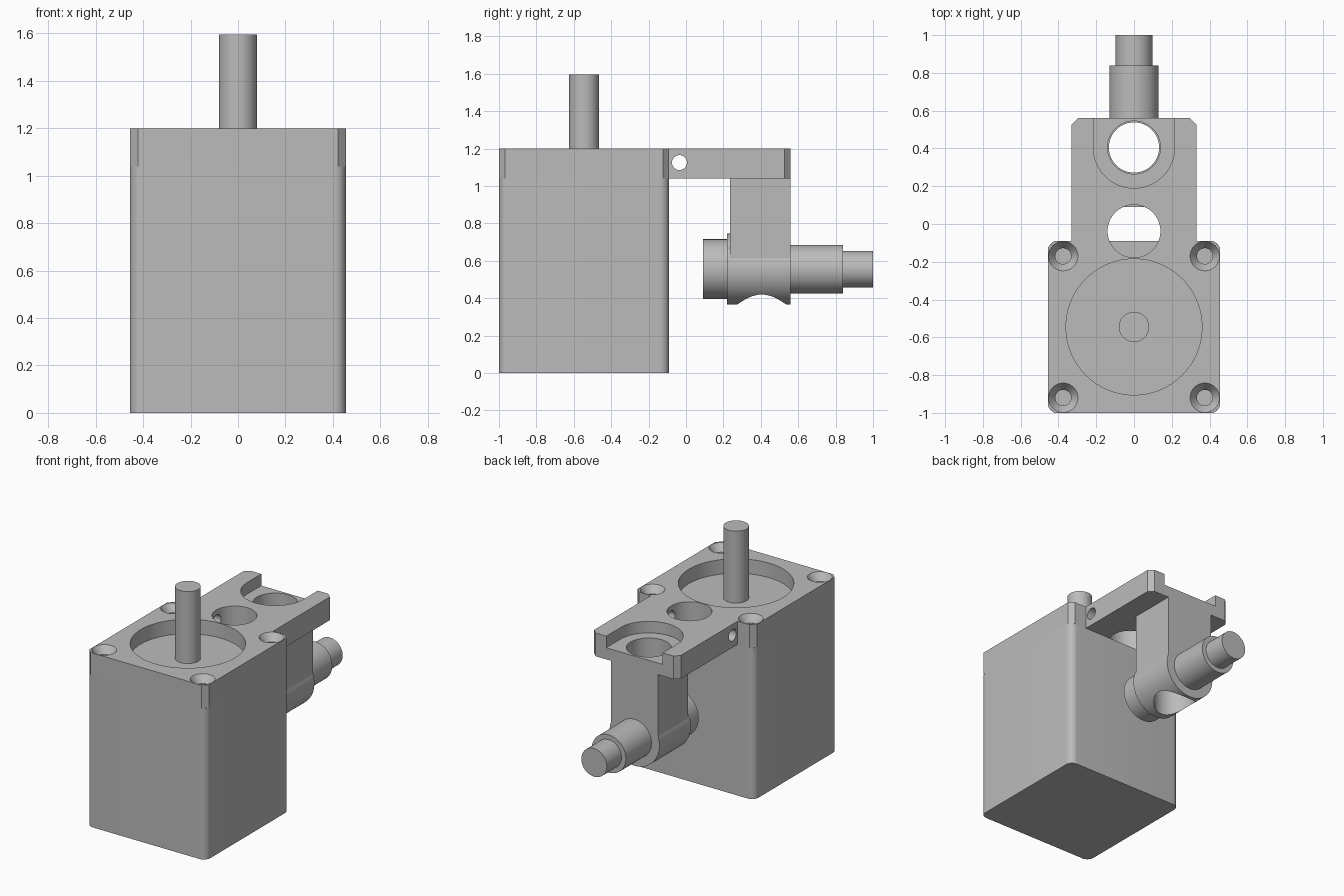
import bpy, bmesh
from math import sin, cos, pi, radians

if "Cube" in bpy.data.objects:
    bpy.data.objects.remove(bpy.data.objects["Cube"], do_unlink=True)

grey = bpy.data.materials.new("machined grey")
grey.use_nodes = True
colour = (0.5, 0.5, 0.5, 1)
grey.diffuse_color = colour
grey.node_tree.nodes["Principled BSDF"].inputs["Base Color"].default_value = colour


def arc(u, v, r, start=0, end=360, n=64):
    """Points along an arc; a full circle drops its repeated last point."""
    count = n if end - start == 360 else n + 1
    angles = [radians(start + (end - start) * i / n) for i in range(count)]
    return [(u + r * cos(a), v + r * sin(a)) for a in angles]


def loft(name, axis, *sections):
    """Solid through (outline, position) sections along an axis."""
    place = {"x": lambda u, v, w: (w, u, v),
             "y": lambda u, v, w: (u, w, v),
             "z": lambda u, v, w: (u, v, w)}[axis]
    bm = bmesh.new()
    rings = [[bm.verts.new(place(u, v, w)) for u, v in pts] for pts, w in sections]
    for a, b in zip(rings, rings[1:]):
        for i in range(len(a)):
            j = (i + 1) % len(a)
            bm.faces.new((a[i], a[j], b[j], b[i]))
    bm.faces.new(rings[0])
    bm.faces.new(rings[-1])
    bmesh.ops.recalc_face_normals(bm, faces=bm.faces)
    mesh = bpy.data.meshes.new(name)
    bm.to_mesh(mesh)
    bm.free()
    mesh.materials.append(grey)
    obj = bpy.data.objects.new(name, mesh)
    bpy.context.collection.objects.link(obj)
    return obj


def activate(obj):
    bpy.ops.object.select_all(action="DESELECT")
    obj.select_set(True)
    bpy.context.view_layer.objects.active = obj


def cut(obj, cutter):
    cutter.hide_render = True
    mod = obj.modifiers.new("cut", "BOOLEAN")
    mod.operation = "DIFFERENCE"
    mod.solver = "EXACT"
    mod.object = cutter
    activate(obj)
    bpy.ops.object.modifier_apply(modifier=mod.name)
    bpy.data.objects.remove(cutter, do_unlink=True)


def mirrored(half):
    return half + [(-x, y) for x, y in reversed(half)]


W, FRONT, BACK = 0.455, -1.0, -0.09       # motor footprint
MID = (FRONT + BACK) / 2
SEAT, TOP, END = 1.04, 1.2, 0.56          # plate underside, plate top, plate end
LENS_Y, ROD_Z = 0.405, 0.555

# Motor housing with rounded vertical edges
R = 0.05
half = arc(W - R, FRONT + R, R, -90, 0, 10) + arc(W - R, BACK - R, R, 0, 90, 10)
housing = loft("motor_housing", "z", (mirrored(half), 0), (mirrored(half), SEAT))

# Mounting plate: chamfered flange and narrower rear tongue
C, T = 0.033, 0.33
outline = mirrored([(W - C, FRONT), (W, FRONT + C), (W, BACK - C), (W - C, BACK),
                    (T, BACK), (T, END - C), (T - C, END)])
plate = loft("mounting_plate", "z", (outline, SEAT), (outline, TOP))

# Round recess, central opening and cross hole
recess = arc(0, MID, 0.36, n=96)
cut(plate, loft("recess_cutter", "z", (recess, 1.1), (recess, 1.3)))
opening = arc(0, -0.038, 0.14)
cut(plate, loft("opening_cutter", "z", (opening, 0.9), (opening, 1.3)))
cross = arc(-0.035, 1.125, 0.04, n=32)
cut(plate, loft("cross_cutter", "x", (cross, -0.5), (cross, 0.5)))

# Rear pocket, open at the back edge, with its through hole
pocket = arc(0, LENS_Y, 0.215, -180, 0, 48) + [(0.215, 0.7), (-0.215, 0.7)]
cut(plate, loft("pocket_cutter", "z", (pocket, 1.12), (pocket, 1.3)))
bore = arc(0, LENS_Y, 0.14)
cut(plate, loft("bore_cutter", "z", (bore, 0.9), (bore, 1.3)))

# Countersunk screw holes
for x in (-0.375, 0.375):
    for y in (MID - 0.375, MID + 0.375):
        hole, rim = arc(x, y, 0.042, n=40), arc(x, y, 0.078, n=40)
        cut(plate, loft("screw_cutter", "z", (hole, 0.9), (hole, 1.15),
                        (rim, TOP), (rim, 1.3)))

# Motor shaft
disc = arc(0, MID, 0.08)
shaft = loft("motor_shaft", "z", (disc, 1.09), (disc, 1.595))

# Hanging arm with a rounded lower end, bored vertically
side = [(-0.18, SEAT), (-0.18, 0.616)]
profile = side + arc(0, ROD_Z, 0.19, -199, 19, 56) + [(-x, z) for x, z in reversed(side)]
arm = loft("hanging_arm", "y", (profile, 0.235), (profile, END))
narrow = arc(0, LENS_Y, 0.133)
cut(arm, loft("arm_cutter", "z", (narrow, 0.2), (narrow, 0.75), (bore, 0.75), (bore, 1.2)))


# Horizontal cylinders on the arm's axis
def barrel(name, r, y0, y1):
    ring = arc(0, ROD_Z, r)
    return loft(name, "y", (ring, y0), (ring, y1))


parts = [housing, plate, shaft, arm,
         barrel("arm_collar", 0.19, 0.22, 0.235),
         barrel("front_knob", 0.16, 0.09, 0.22),
         barrel("rear_sleeve", 0.13, END, 0.84),
         barrel("rear_tip", 0.097, 0.84, 1.0)]

for part in parts:
    activate(part)
    bpy.ops.object.shade_smooth_by_angle(angle=radians(30))
